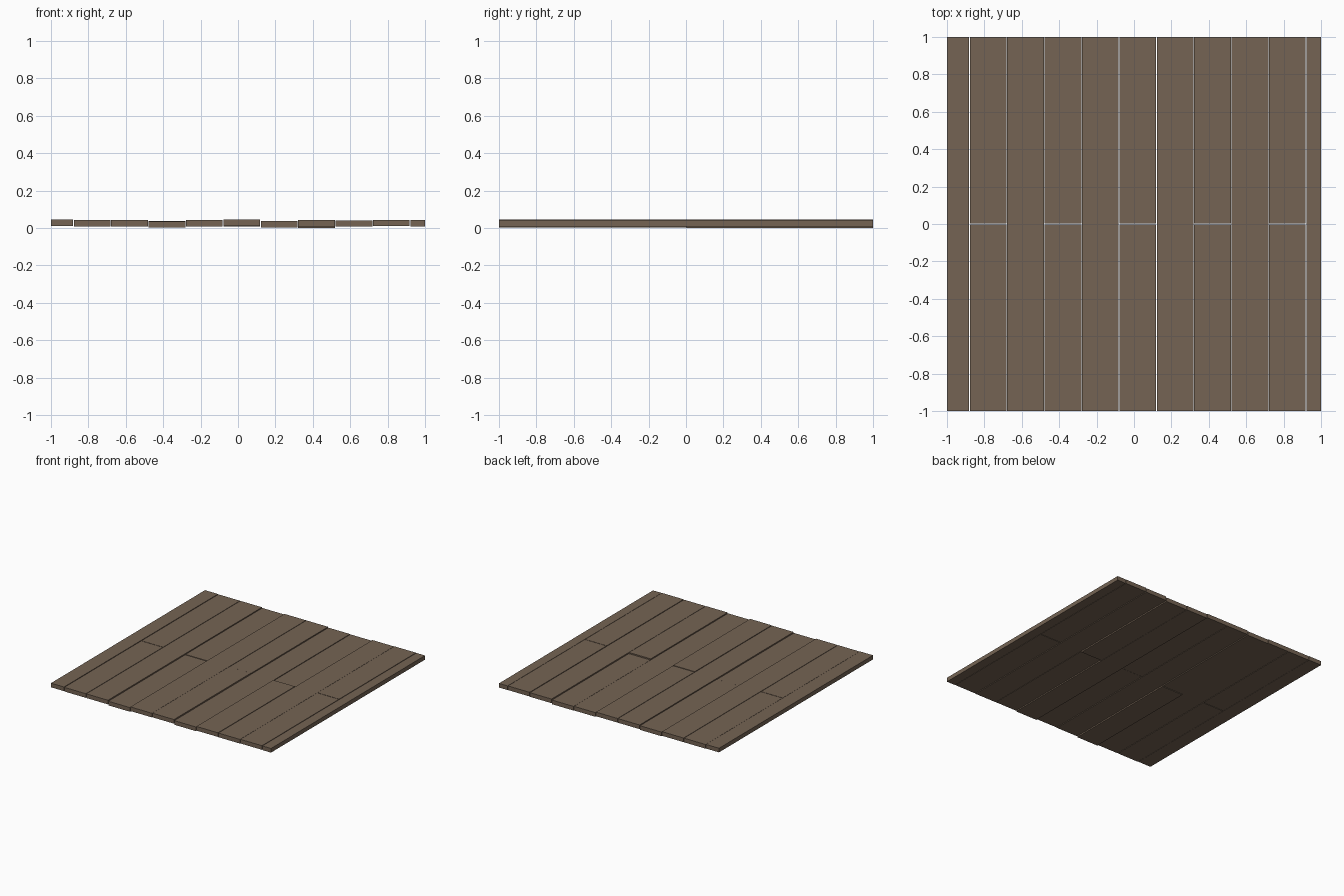
import bpy, bmesh

if "Cube" in bpy.data.objects:
    bpy.data.objects.remove(bpy.data.objects["Cube"])

wood = bpy.data.materials.new("brown_wood")
wood.diffuse_color = (0.178, 0.127, 0.088, 1)
wood.use_nodes = True
wood.node_tree.nodes["Principled BSDF"].inputs["Base Color"].default_value = wood.diffuse_color

THICK, GAP = 0.034, 0.004


def plank(name, x0, x1, y0, y1, z):
    """One board whose underside sits at height z."""
    bm = bmesh.new()
    bmesh.ops.create_cube(bm, size=1)
    for v in bm.verts:
        v.co.x = x0 if v.co.x < 0 else x1
        v.co.y = y0 if v.co.y < 0 else y1
        v.co.z = z if v.co.z < 0 else z + THICK
    mesh = bpy.data.meshes.new(name)
    bm.to_mesh(mesh)
    bm.free()
    mesh.materials.append(wood)
    bpy.context.collection.objects.link(bpy.data.objects.new(name, mesh))


# Column seams, and slightly uneven heights (front half, back half)
edges = [-1] + [-0.88 + 0.2 * i for i in range(10)] + [1]
heights = [(.010, .010), (.008, .008), (.008, .008), (.001, .003), (.008, .008),
           (.010, .008), (.002, .002), (.008, .000), (.007, .007), (.009, .009),
           (.008, .008)]

for i, (front, back) in enumerate(heights):
    x0 = edges[i] + (GAP / 2 if i > 0 else 0)
    x1 = edges[i + 1] - (GAP / 2 if i < 10 else 0)
    if i % 2:  # staggered columns are two short boards
        plank(f"front_plank_{i}", x0, x1, -1, -GAP / 2, front)
        plank(f"back_plank_{i}", x0, x1, GAP / 2, 1, back)
    else:
        plank(f"long_plank_{i}", x0, x1, -1, 1, front)
